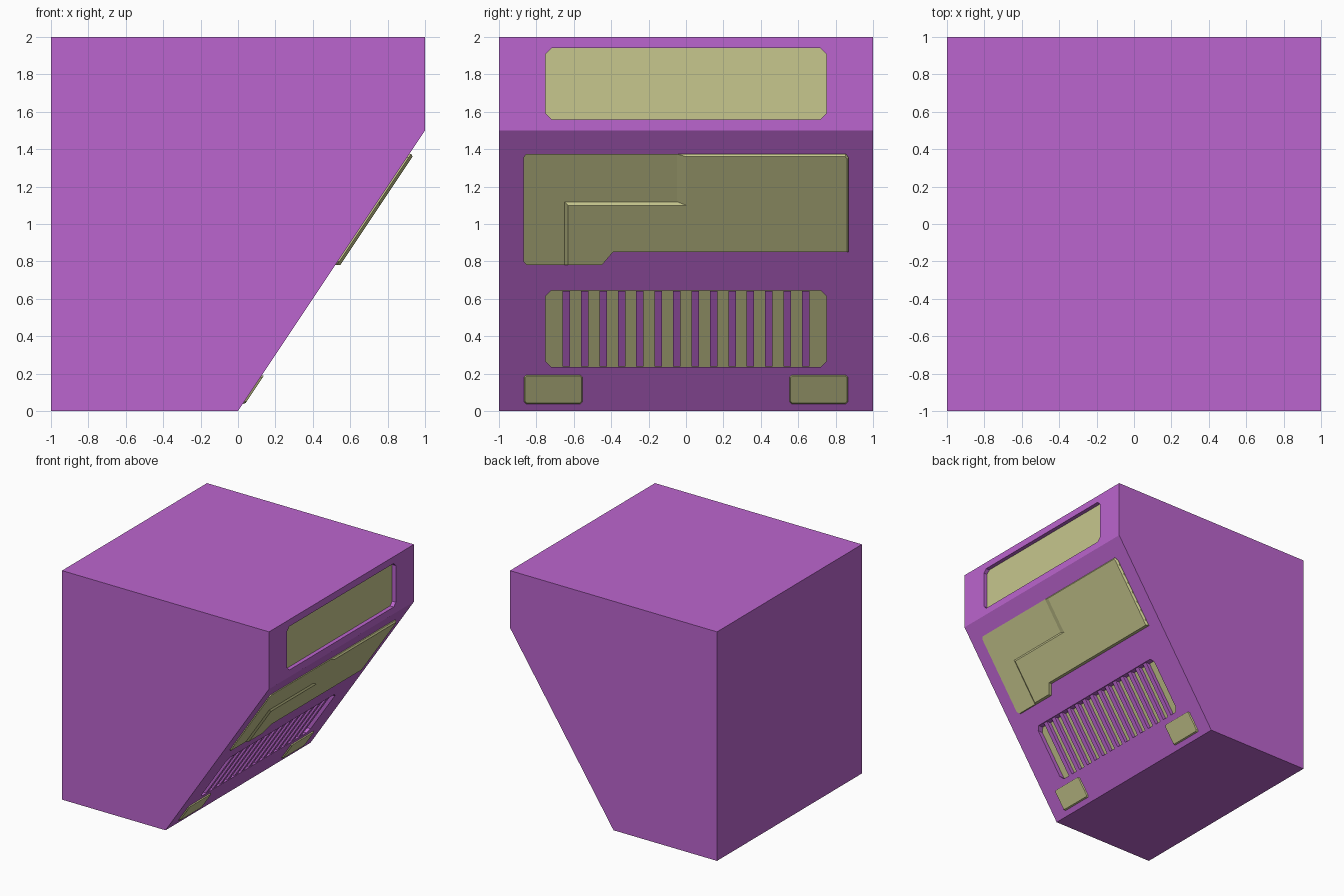
import bpy, bmesh

if "Cube" in bpy.data.objects:
    bpy.data.objects.remove(bpy.data.objects["Cube"])


def material(name, rgb):
    m = bpy.data.materials.new(name)
    m.diffuse_color = (*rgb, 1)
    m.use_nodes = True
    m.node_tree.nodes["Principled BSDF"].inputs["Base Color"].default_value = m.diffuse_color
    return m


PURPLE = material("purple", (0.50, 0.13, 0.62))
CREAM = material("cream", (0.57, 0.57, 0.27))


def slant(z):
    # x of the sloping face, then of the upright band above it
    return min(z / 1.5, 1.0)


def loft(name, back, front, mat):
    bm = bmesh.new()
    a = [bm.verts.new(p) for p in back]
    b = [bm.verts.new(p) for p in front]
    n = len(a)
    bm.faces.new(a[::-1])
    bm.faces.new(b)
    for i in range(n):
        j = (i + 1) % n
        bm.faces.new((a[i], a[j], b[j], b[i]))
    bmesh.ops.recalc_face_normals(bm, faces=bm.faces)
    me = bpy.data.meshes.new(name)
    bm.to_mesh(me)
    bm.free()
    ob = bpy.data.objects.new(name, me)
    bpy.context.collection.objects.link(ob)
    me.materials.append(mat)
    return ob


def plate(name, outline, lo, hi, mat, base=None):
    # (y, z) outline laid on the front face between two depths
    return loft(name, [(slant(z) + lo, y, z) for y, z in (base or outline)],
                [(slant(z) + hi, y, z) for y, z in outline], mat)


def rect(y0, y1, z0, z1, c=0.0):
    # rectangle with optional clipped corners
    if c == 0:
        return [(y0, z0), (y1, z0), (y1, z1), (y0, z1)]
    return [(y0 + c, z0), (y1 - c, z0), (y1, z0 + c), (y1, z1 - c),
            (y1 - c, z1), (y0 + c, z1), (y0, z1 - c), (y0, z0 + c)]


# Wedge-shaped body
profile = [(-1, 0), (0, 0), (1, 1.5), (1, 2), (-1, 2)]
body = loft("body", [(x, -1, z) for x, z in profile],
            [(x, 1, z) for x, z in profile], PURPLE)


def recess(name, outline, depth):
    cutter = plate(name, outline, -depth, 0.1, PURPLE)
    cutter.hide_render = True
    cutter.hide_viewport = False
    mod = body.modifiers.new(name, 'BOOLEAN')
    mod.operation = 'DIFFERENCE'
    mod.solver = 'EXACT'
    mod.object = cutter
    bpy.context.view_layer.objects.active = body
    bpy.ops.object.modifier_apply(modifier=name)
    bpy.data.objects.remove(cutter)


# Recessed display at the top
display = rect(-0.75, 0.75, 1.56, 1.94, 0.03)
recess("display_recess", display, 0.04)
plate("display_panel", display, -0.05, -0.035, CREAM)

# Recessed vent with vertical bars
vent = rect(-0.75, 0.75, 0.235, 0.645, 0.03)
recess("vent_recess", vent, 0.05)
plate("vent_back", vent, -0.06, -0.045, CREAM)
for i in range(14):
    y = -0.64 + i * 1.28 / 13
    plate("vent_bar", rect(y - 0.02, y + 0.02, 0.237, 0.643),
          -0.05, -0.005, PURPLE)

# Raised control panel: thin lower layer and stepped upper layer
lower = [(-0.85, 0.78), (-0.45, 0.78), (-0.39, 0.85), (0.87, 0.85),
         (0.87, 1.355), (0.855, 1.375), (-0.855, 1.375), (-0.87, 1.355),
         (-0.87, 0.80)]
plate("panel_base", lower, -0.01, 0.01, CREAM)
upper = [(0, 1.36), (0.85, 1.36), (0.86, 1.35), (0.86, 0.85), (-0.39, 0.85),
         (-0.45, 0.78), (-0.63, 0.78), (-0.63, 1.10), (0, 1.10)]
foot = [(-0.05, 1.375), (0.855, 1.375), (0.87, 1.355), (0.87, 0.85),
        (-0.39, 0.85), (-0.45, 0.78), (-0.65, 0.78), (-0.65, 1.12),
        (-0.05, 1.12)]
plate("panel_step", upper, 0.009, 0.027, CREAM, foot)

# Pair of lamps at the foot
for y0, y1 in ((-0.87, -0.55), (0.55, 0.87)):
    plate("lamp", rect(y0 + 0.01, y1 - 0.01, 0.042, 0.188, 0.01), -0.01,
          0.012, CREAM, rect(y0, y1, 0.035, 0.195, 0.01))
